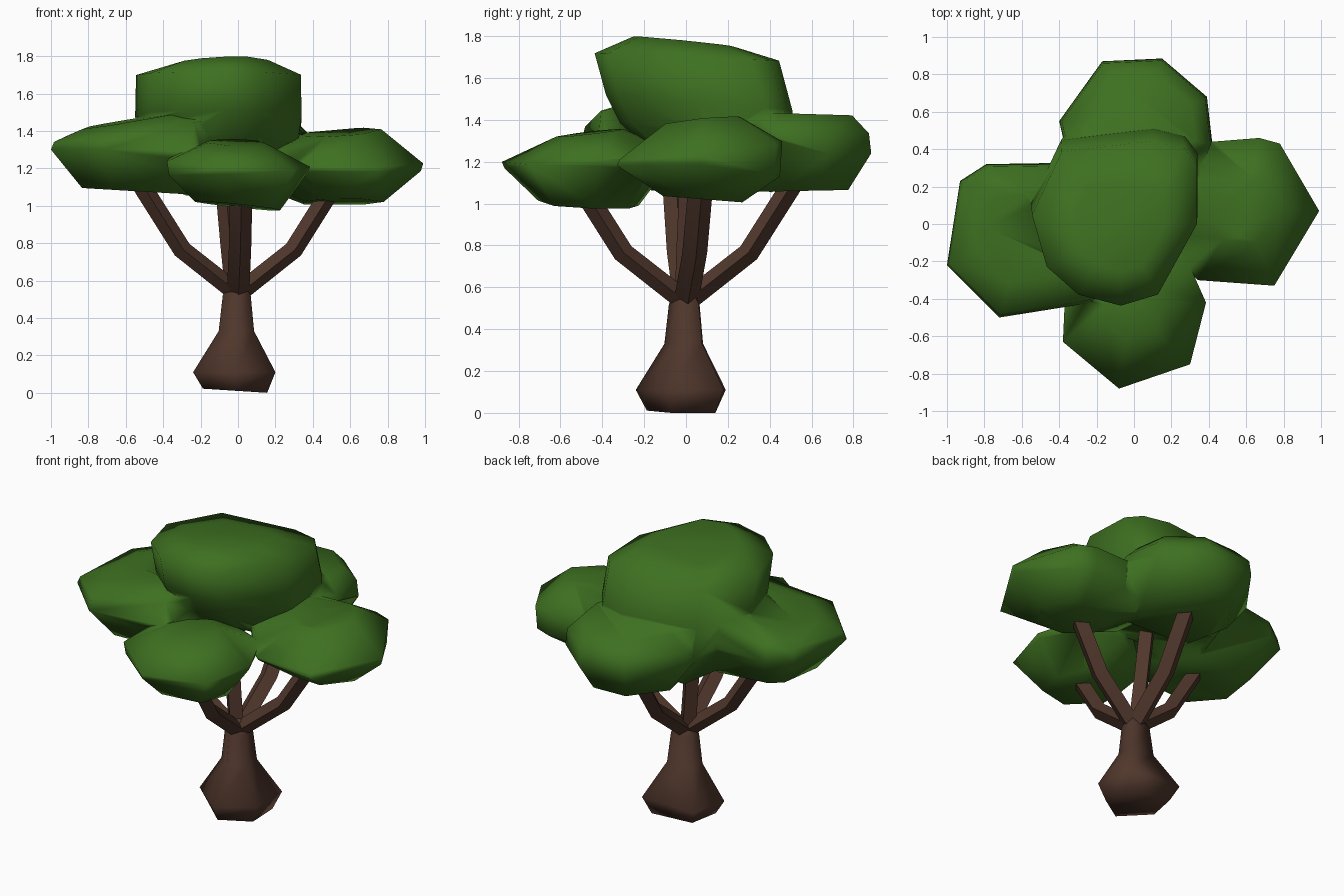
import bpy
import bmesh
import math
from mathutils import Vector, Matrix

default_cube = bpy.data.objects.get("Cube")
if default_cube:
    bpy.data.objects.remove(default_cube, do_unlink=True)


def make_material(name, colour):
    mat = bpy.data.materials.new(name)
    mat.use_nodes = True
    mat.diffuse_color = (*colour, 1)
    shader = mat.node_tree.nodes["Principled BSDF"]
    shader.inputs["Base Color"].default_value = (*colour, 1)
    shader.inputs["Roughness"].default_value = 0.9
    return mat


leaf_green = make_material("leaf green", (0.048, 0.163, 0.015))
bark_brown = make_material("bark brown", (0.08, 0.038, 0.025))


def make_object(bm, name, mat):
    bmesh.ops.recalc_face_normals(bm, faces=bm.faces)
    mesh = bpy.data.meshes.new(name)
    bm.to_mesh(mesh)
    bm.free()
    mesh.materials.append(mat)
    obj = bpy.data.objects.new(name, mesh)
    bpy.context.collection.objects.link(obj)
    return obj


def smooth(obj, angle):
    bpy.ops.object.select_all(action="DESELECT")
    obj.select_set(True)
    bpy.context.view_layer.objects.active = obj
    bpy.ops.object.shade_smooth_by_angle(angle=math.radians(angle))


def loft(name, rings, smooth_angle):
    """Skin a list of equal-sized rings in bark and cap both ends."""
    bm = bmesh.new()
    loops = [[bm.verts.new(p) for p in ring] for ring in rings]
    for low, high in zip(loops, loops[1:]):
        for i in range(len(low)):
            j = (i + 1) % len(low)
            bm.faces.new((low[i], low[j], high[j], high[i]))
    bm.faces.new(loops[0])
    bm.faces.new(loops[-1])
    smooth(make_object(bm, name, bark_brown), smooth_angle)


def clump(name, outline, rings, lean=0.0):
    """Faceted leaf mass: scaled copies of a plan outline, wrapped in a hull.
    Each ring is (scale, height, x tilt, y tilt); lean moves lower rings back."""
    bm = bmesh.new()
    centre = sum((Vector(p) for p in outline), Vector((0, 0))) / len(outline)
    for scale, height, tilt_x, tilt_y in rings:
        shift = lean * (rings[0][1] - height)
        for point in outline:
            off = (Vector(point) - centre) * scale
            z = height + off.x * tilt_x + off.y * tilt_y
            bm.verts.new((centre.x + off.x, centre.y + off.y + shift, z))
    hull = bmesh.ops.convex_hull(bm, input=bm.verts)
    loose = {v for v in hull["geom_interior"] if isinstance(v, bmesh.types.BMVert)}
    bmesh.ops.delete(bm, geom=list(loose), context="VERTS")
    return make_object(bm, name, leaf_green)


# Trunk: flared five-sided foot, narrow neck, pointed top between the branches
foot = [(0.19, 0.18), (-0.19, 0.19), (-0.24, -0.05), (-0.02, -0.24), (0.2, -0.09)]
trunk_profile = [(0.78, 0.01), (1.0, 0.11), (0.43, 0.33), (0.34, 0.52), (0.12, 0.61)]
trunk_rings = [[(x * s, y * s, z - 0.05 * x * (z < 0.05)) for x, y in foot]
               for s, z in trunk_profile]
trunk_rings[0] = [(x, y, max(z, 0)) for x, y, z in trunk_rings[0]]
loft("trunk", trunk_rings, 85)

# Four bent branches with a diamond section, each slightly turned
branch_path = [(0.0, 0.53), (0.3, 0.765), (0.5, 1.08), (0.56, 1.18)]
branch_tilt = [0.75, 0.9, 1.05, 1.05]
branch_turn = {"left": 8, "back": 88, "right": 186, "front": 272}
for side, angle in branch_turn.items():
    turn = Matrix.Rotation(math.radians(angle), 3, "Z")
    rings = []
    for (reach, height), tilt in zip(branch_path, branch_tilt):
        across = Vector((0, 0.06, 0))
        upward = Vector((-math.sin(tilt), 0, math.cos(tilt))) * 0.05
        middle = Vector((reach, 0, height))
        rings.append([turn @ (middle + d) for d in (across, upward, -across, -upward)])
    loft(side + "_branch", rings, 30)

# Upright centre branch
loft("centre_branch",
     [[(x + 0.055 * math.cos(a), y + 0.055 * math.sin(a), z)
       for a in (math.tau * i / 4 for i in range(4))]
      for x, y, z in ((-0.01, 0, 0.5), (-0.04, 0.01, 0.8), (-0.08, 0.03, 1.25))], 30)

# Tall central crown
foliage = clump(
    "foliage",
    [(-0.39, 0.37), (0.1, 0.43), (0.27, 0.39), (0.34, 0.3), (0.34, -0.02),
     (0.13, -0.4), (-0.07, -0.46), (-0.3, -0.4), (-0.47, -0.25), (-0.55, 0.03)],
    [(0.55, 1.77, 0.04, -0.11), (0.99, 1.7, 0, -0.04), (1.0, 1.48, 0, -0.08),
     (0.95, 1.32, 0.05, -0.15), (0.65, 1.14, 0.12, -0.25)], lean=0.27)

# Lower foliage pads around the crown
pads = [
    clump("right_pad",
          [(-0.93, 0.23), (-0.79, 0.32), (-0.58, 0.29), (-0.2, 0.33), (0.0, 0.0),
           (-0.22, -0.42), (-0.47, -0.43), (-0.72, -0.5), (-1.0, -0.22), (-0.93, 0.0)],
          [(0.6, 1.455, 0.17, 0.03), (0.96, 1.41, 0.15, 0.05), (1.0, 1.3, 0, 0),
           (0.6, 1.08, -0.06, 0)]),
    clump("left_pad",
          [(0.1, 0.41), (0.42, 0.44), (0.67, 0.46), (0.78, 0.43), (0.87, 0.21),
           (0.99, 0.07), (0.87, -0.08), (0.75, -0.33), (0.53, -0.27), (0.34, -0.3),
           (0.1, -0.02)],
          [(0.45, 1.395, 0.08, 0.1), (1.0, 1.25, -0.05, 0.14), (0.97, 1.16, 0.06, -0.1),
           (0.48, 1.02, 0, -0.08)]),
    clump("front_pad",
          [(-0.37, -0.41), (-0.38, -0.63), (-0.08, -0.88), (0.3, -0.75),
           (0.385, -0.42), (0.27, -0.16), (0.0, -0.08), (-0.25, -0.24)],
          [(0.4, 1.34, -0.04, 0.12), (1.0, 1.23, -0.06, 0.08), (0.97, 1.17, 0.02, 0),
           (0.6, 1.0, -0.1, -0.04)]),
    clump("back_pad",
          [(-0.4, 0.55), (-0.17, 0.87), (0.15, 0.885), (0.39, 0.68), (0.42, 0.42),
           (0.3, 0.1), (-0.3, 0.12)],
          [(0.75, 1.43, 0, -0.03), (0.97, 1.35, 0, -0.04), (1.0, 1.24, 0, 0),
           (0.7, 1.06, 0, 0.02)]),
]

# Fuse the pads with the crown into one leafy shell
bpy.context.view_layer.objects.active = foliage
for pad in pads:
    union = foliage.modifiers.new("union", "BOOLEAN")
    union.operation = "UNION"
    union.solver = "EXACT"
    union.object = pad
    bpy.ops.object.modifier_apply(modifier=union.name)
    bpy.data.objects.remove(pad, do_unlink=True)
smooth(foliage, 100)
